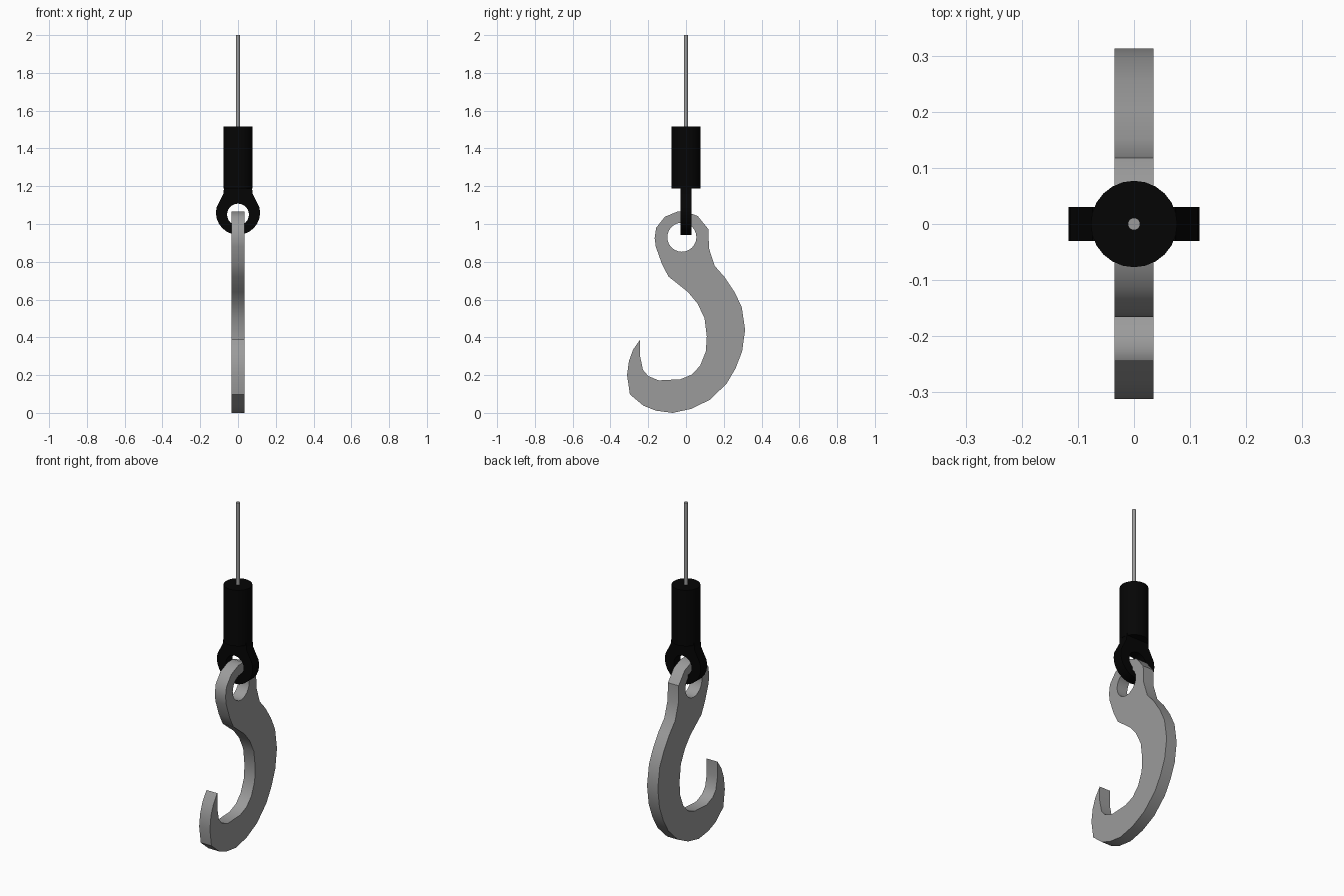
import bpy
from math import pi, sin, cos, radians

if "Cube" in bpy.data.objects:
    bpy.data.objects.remove(bpy.data.objects["Cube"])


def material(name, v):
    m = bpy.data.materials.new(name)
    m.diffuse_color = (v, v, v, 1)
    m.use_nodes = True
    m.node_tree.nodes["Principled BSDF"].inputs["Base Color"].default_value = m.diffuse_color
    return m


black = material("black_metal", 0.0015)
steel = material("grey_steel", 0.33)


def circle(cx, cy, r, n):
    return [(cx + r * cos(2 * pi * i / n), cy + r * sin(2 * pi * i / n)) for i in range(n)]


def finish(ob, mat):
    bpy.ops.object.select_all(action='DESELECT')
    ob.select_set(True)
    bpy.context.view_layer.objects.active = ob
    if ob.type == 'CURVE':
        bpy.ops.object.convert(target='MESH')
        ob = bpy.context.object
    ob.data.materials.append(mat)
    bpy.ops.object.shade_smooth_by_angle(angle=radians(35))


def plate(name, loops, half_thickness, rotation, mat):
    """Filled 2D outline with holes, given thickness and stood upright."""
    cu = bpy.data.curves.new(name, 'CURVE')
    cu.dimensions = '2D'
    cu.fill_mode = 'BOTH'
    cu.extrude = half_thickness
    for pts in loops:
        sp = cu.splines.new('POLY')
        sp.points.add(len(pts) - 1)
        for p, (a, b) in zip(sp.points, pts):
            p.co = (a, b, 0, 1)
        sp.use_cyclic_u = True
    ob = bpy.data.objects.new(name, cu)
    bpy.context.collection.objects.link(ob)
    ob.rotation_euler = rotation
    finish(ob, mat)


def rod(name, r, z0, z1, sides, mat):
    bpy.ops.mesh.primitive_cylinder_add(vertices=sides, radius=r, depth=z1 - z0,
                                        location=(0, 0, (z0 + z1) / 2))
    ob = bpy.context.object
    ob.name = name
    finish(ob, mat)


# Hook: outer back, tip, inner throat, then eye (y, z)
outline = [(-0.045, 1.066), (0.0, 1.066), (0.062, 1.042), (0.118, 0.973), (0.122, 0.87),
           (0.152, 0.778), (0.205, 0.718), (0.257, 0.64), (0.295, 0.56), (0.313, 0.44),
           (0.297, 0.325), (0.262, 0.235), (0.215, 0.155), (0.127, 0.07), (0.03, 0.022),
           (-0.07, 0.003), (-0.16, 0.012), (-0.225, 0.038), (-0.297, 0.098), (-0.312, 0.2),
           (-0.302, 0.275), (-0.28, 0.335), (-0.243, 0.388), (-0.243, 0.3), (-0.228, 0.228),
           (-0.2, 0.195), (-0.145, 0.172), (-0.03, 0.178), (0.03, 0.202), (0.075, 0.25),
           (0.105, 0.325), (0.11, 0.405), (0.098, 0.503), (0.06, 0.58), (0.01, 0.64),
           (-0.093, 0.722), (-0.128, 0.79), (-0.16, 0.88), (-0.166, 0.925), (-0.158, 0.98),
           (-0.112, 1.038)]
outline = [(y, max(0.0, z - 0.003) if z < 0.01 else z) for y, z in outline]
plate("hook", [outline, circle(-0.022, 0.93, 0.077, 24)], 0.035, (pi / 2, 0, pi / 2), steel)

# Eye lug: round end with straight shoulders running up into the sleeve
arc = [(0.117 * cos(radians(a)), 1.06 + 0.117 * sin(radians(a))) for a in range(-195, 16, 15)]
lug = arc + [(0.077, 1.16), (0.074, 1.2), (-0.074, 1.2), (-0.077, 1.16)]
plate("eye_lug", [lug, circle(0, 1.05, 0.058, 24)], 0.03, (pi / 2, 0, 0), black)

# Sleeve and cable
rod("sleeve", 0.077, 1.187, 1.517, 24, black)
rod("cable", 0.011, 1.45, 2.0, 16, steel)
